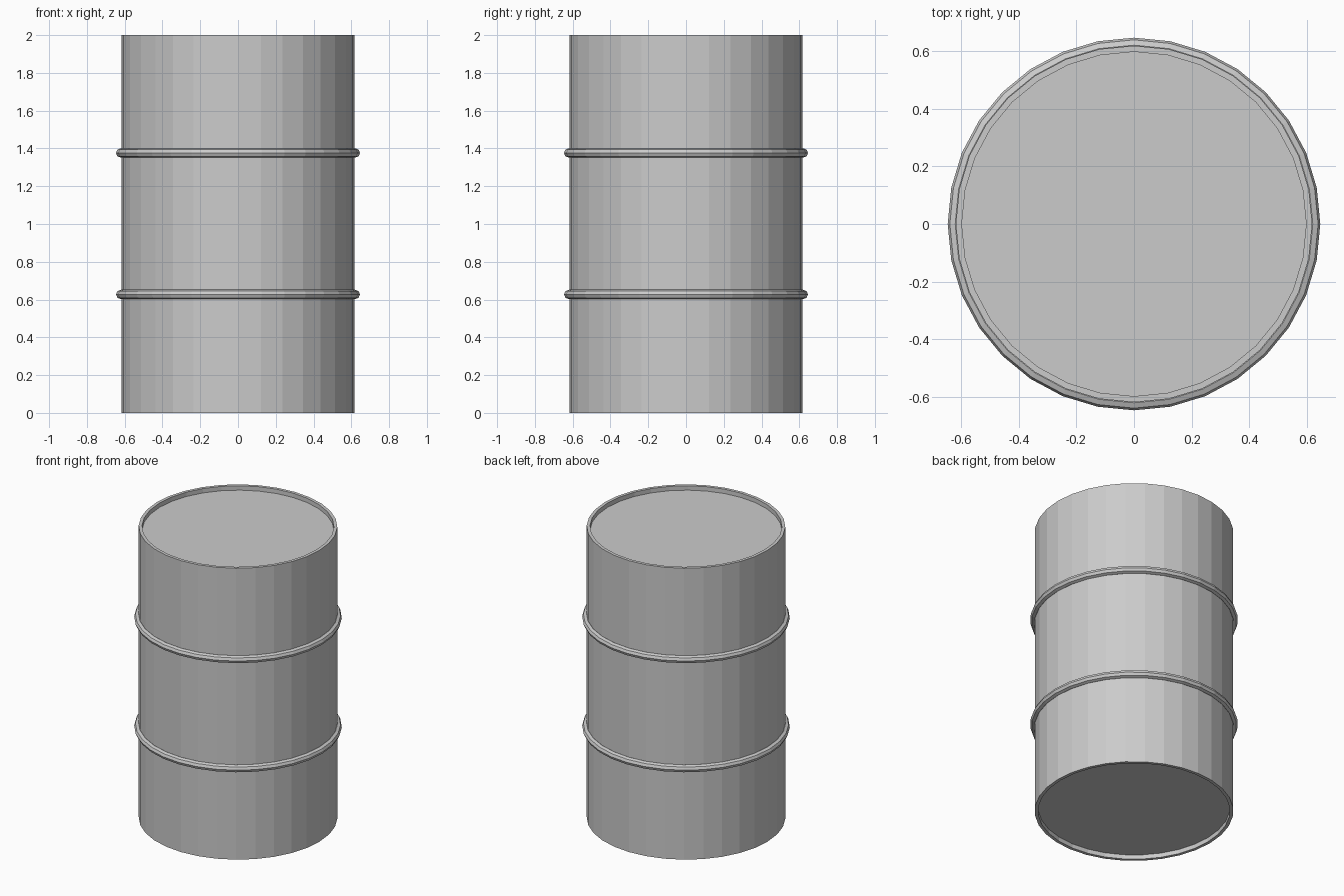
import bpy, bmesh
from math import cos, sin, pi

if "Cube" in bpy.data.objects:
    bpy.data.objects.remove(bpy.data.objects["Cube"])

SIDES = 32


def lathe(name, profile, closed=False):
    """Spin an (r, z) profile around z; r = 0 is not used, open ends get flat caps."""
    bm = bmesh.new()
    rings = [[bm.verts.new((r * cos(2 * pi * i / SIDES), r * sin(2 * pi * i / SIDES), z))
              for i in range(SIDES)] for r, z in profile]
    pairs = list(zip(rings, rings[1:]))
    if closed:
        pairs.append((rings[-1], rings[0]))
    else:
        bm.faces.new(rings[0])
        bm.faces.new(rings[-1])
    for a, b in pairs:
        for i in range(SIDES):
            j = (i + 1) % SIDES
            bm.faces.new((a[i], a[j], b[j], b[i]))
    bmesh.ops.recalc_face_normals(bm, faces=bm.faces)
    mesh = bpy.data.meshes.new(name)
    bm.to_mesh(mesh)
    bm.free()
    obj = bpy.data.objects.new(name, mesh)
    bpy.context.collection.objects.link(obj)
    return obj


# drum shell with recessed lid and base
R, R_IN, DEPTH, H = 0.618, 0.597, 0.03, 2.0
lathe("drum_body", [(R_IN, DEPTH), (R_IN, 0), (R, 0),
                    (R, H), (R_IN, H), (R_IN, H - DEPTH)])

# two raised rolling hoops, octagonal in section
for name, z in (("lower_hoop", 0.627), ("upper_hoop", 1.376)):
    lathe(name, [(0.62 + 0.026 * cos(k * pi / 4), z + 0.025 * sin(k * pi / 4))
                 for k in range(8)], closed=True)
